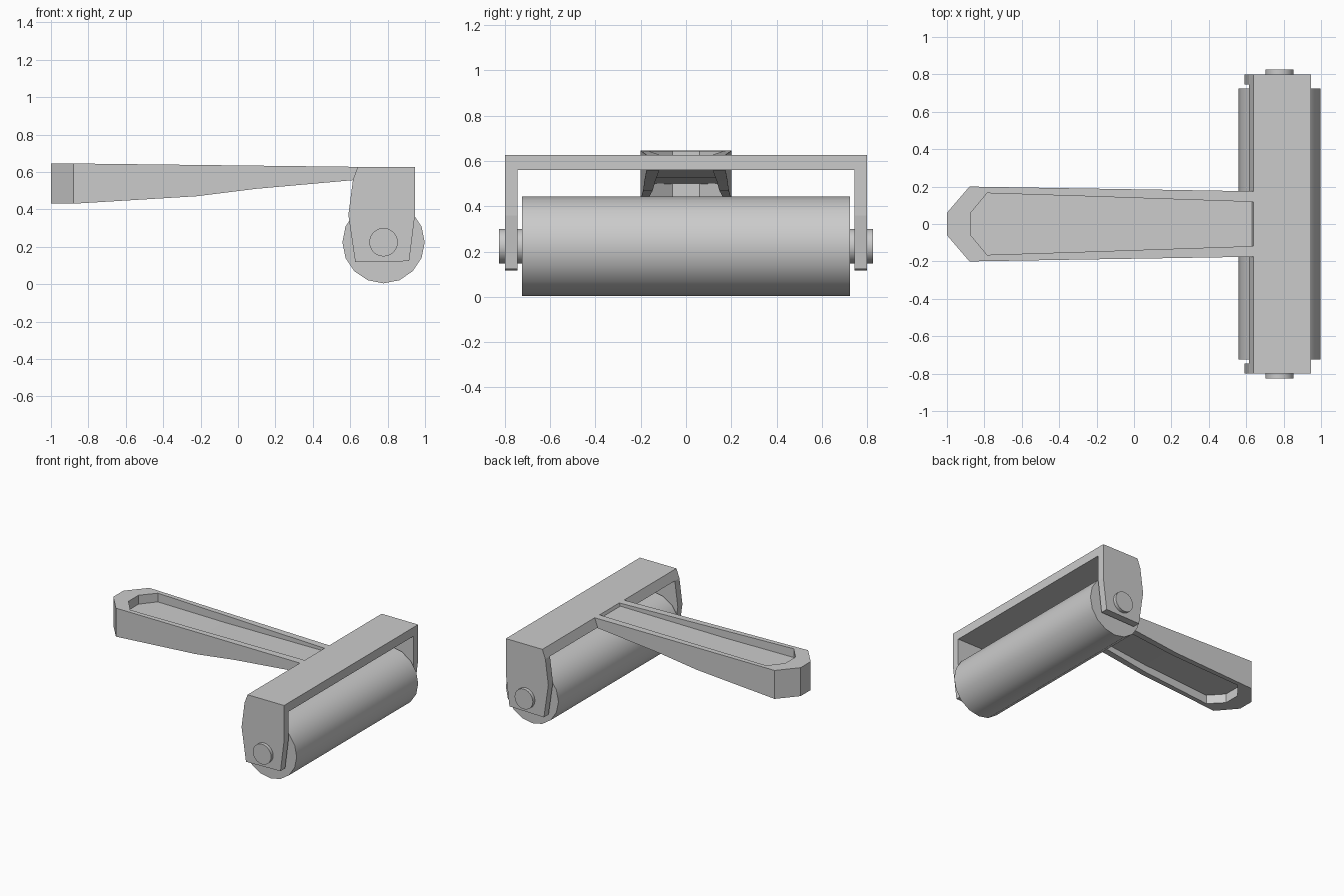
import bpy, bmesh, math

if "Cube" in bpy.data.objects:
    bpy.data.objects.remove(bpy.data.objects["Cube"])

AXIS_X, AXIS_Z = 0.778, 0.224


def make_object(name, bm):
    bmesh.ops.recalc_face_normals(bm, faces=bm.faces)
    mesh = bpy.data.meshes.new(name)
    bm.to_mesh(mesh)
    bm.free()
    obj = bpy.data.objects.new(name, mesh)
    bpy.context.collection.objects.link(obj)
    return obj


def prism(name, profile, half_y):
    """Extrude an x-z profile symmetrically along y."""
    bm = bmesh.new()
    face = bm.faces.new([bm.verts.new((x, -half_y, z)) for x, z in profile])
    ext = bmesh.ops.extrude_face_region(bm, geom=[face])["geom"]
    verts = [v for v in ext if isinstance(v, bmesh.types.BMVert)]
    bmesh.ops.translate(bm, verts=verts, vec=(0, 2 * half_y, 0))
    return make_object(name, bm)


def rod(name, radius, half_y, sides):
    """Smooth cylinder lying along y on the roller axis."""
    bpy.ops.mesh.primitive_cylinder_add(
        vertices=sides, radius=radius, depth=2 * half_y,
        location=(AXIS_X, 0, AXIS_Z), rotation=(math.pi / 2, 0, 0))
    obj = bpy.context.object
    obj.name = name
    bpy.ops.object.shade_smooth_by_angle(angle=math.radians(35))
    return obj


def interp(table, x):
    for (x0, v0), (x1, v1) in zip(table, table[1:]):
        if x <= x1:
            return v0 + (v1 - v0) * (x - x0) / (x1 - x0)
    return table[-1][1]


# Roller and its axle
rod("roller", 0.22, 0.725, 16)
rod("axle", 0.076, 0.825, 24)

# Frame: side profile across the full width, hollowed between the two arms
frame = prism("frame", [(0.64, 0.627), (0.945, 0.627), (0.945, 0.36), (0.915, 0.123),
                        (0.627, 0.117), (0.59, 0.37), (0.615, 0.56)], 0.80)
cutter = prism("frame_cutter", [(0.4, -0.1), (1.2, -0.1), (1.2, 0.56), (0.4, 0.56)], 0.745)
cutter.hide_render = True
mod = frame.modifiers.new("hollow", "BOOLEAN")
mod.operation, mod.solver, mod.object = "DIFFERENCE", "EXACT", cutter
bpy.context.view_layer.objects.active = frame
bpy.ops.object.modifier_apply(modifier=mod.name)
bpy.data.objects.remove(cutter)

# Handle: tapered rim around a recessed web, recessed above and below
outer = [(0.64, 0.175), (0.10, 0.184), (-0.22, 0.189), (-0.88, 0.20), (-1.0, 0.06)]
inner = [(0.64, 0.118), (0.10, 0.136), (-0.22, 0.147), (-0.785, 0.165), (-0.873, 0.06)]
top = [(-1.0, 0.645), (-0.88, 0.645), (0.64, 0.627)]
bottom = [(-1.0, 0.43), (-0.88, 0.43), (-0.22, 0.47), (0.10, 0.51), (0.64, 0.558)]
depth = [(-1.0, 0.07), (-0.22, 0.055), (0.64, 0.022)]

bm = bmesh.new()


def loop(path, height):
    full = path + [(x, -y) for x, y in reversed(path)]
    return [bm.verts.new((x, y, height(x))) for x, y in full]


loops = [
    loop(inner, lambda x: interp(bottom, x) + interp(depth, x)),
    loop(inner, lambda x: interp(bottom, x)),
    loop(outer, lambda x: interp(bottom, x)),
    loop(outer, lambda x: interp(top, x)),
    loop(inner, lambda x: interp(top, x)),
    loop(inner, lambda x: interp(top, x) - interp(depth, x)),
]
n = len(loops[0])
for a, b in zip(loops, loops[1:]):
    for i in range(n - 1):
        bm.faces.new((a[i], a[i + 1], b[i + 1], b[i]))
# Web floors, and the end that meets the frame
for web in (loops[0], loops[-1]):
    for i in range(n // 2 - 1):
        bm.faces.new((web[i], web[i + 1], web[n - 2 - i], web[n - 1 - i]))
bm.faces.new([l[0] for l in loops] + [l[-1] for l in reversed(loops)])
make_object("handle", bm)
